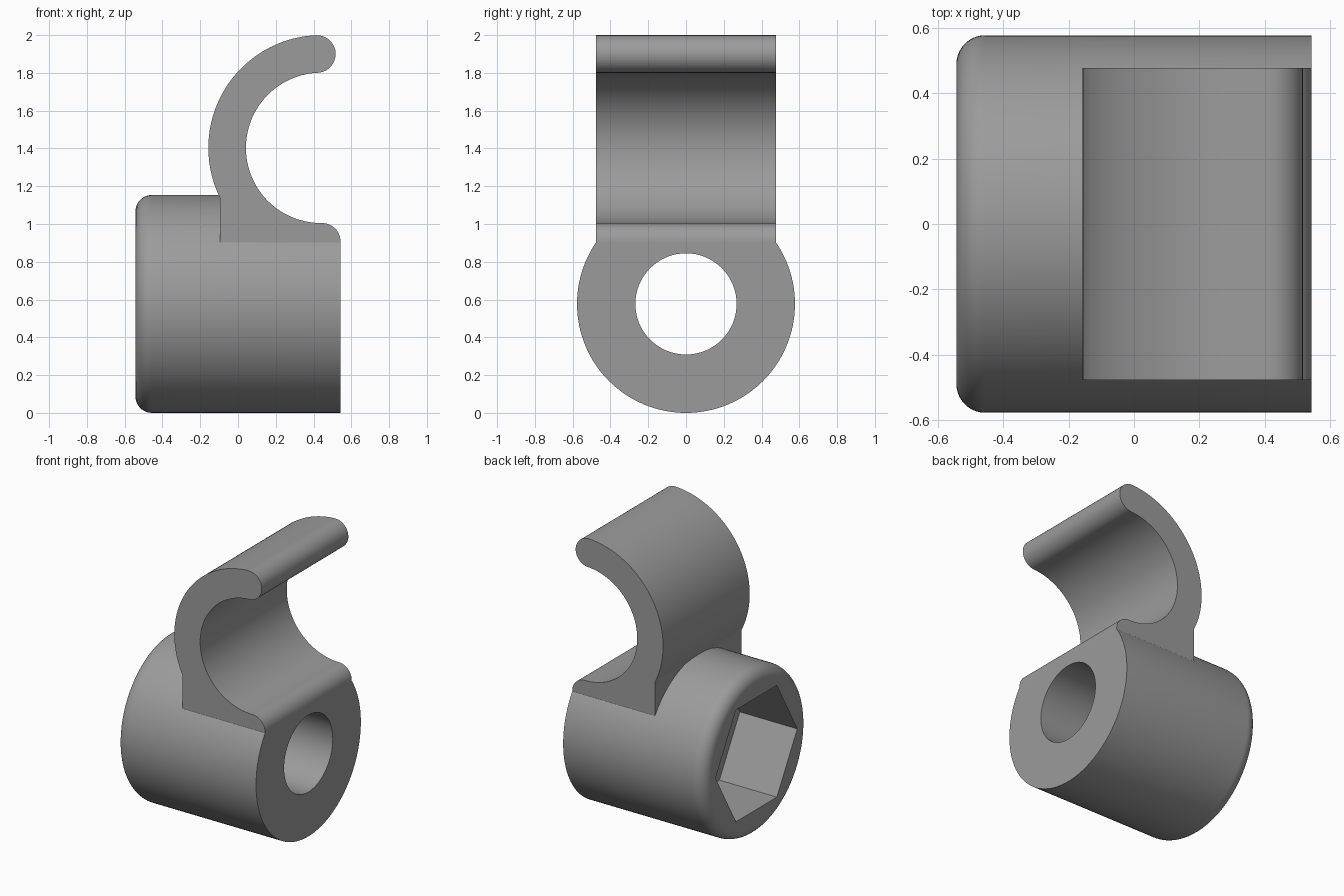
import bpy, bmesh
from math import sin, cos, acos, radians, degrees, pi

if "Cube" in bpy.data.objects:
    bpy.data.objects.remove(bpy.data.objects["Cube"])

R, X0, X1 = 0.577, -0.543, 0.543      # barrel radius and ends
STEP = -0.095                         # where the clip base begins
HALF = 0.477                          # half width of the clip

grey = bpy.data.materials.new("grey")
grey.diffuse_color = (0.33, 0.33, 0.33, 1)
grey.use_nodes = True
grey.node_tree.nodes["Principled BSDF"].inputs["Base Color"].default_value = grey.diffuse_color


def finish(name, bm):
    bmesh.ops.recalc_face_normals(bm, faces=bm.faces)
    mesh = bpy.data.meshes.new(name)
    bm.to_mesh(mesh)
    bm.free()
    mesh.materials.append(grey)
    ob = bpy.data.objects.new(name, mesh)
    bpy.context.collection.objects.link(ob)
    return ob


def arc(cx, cy, r, a0, a1, n):
    angles = [radians(a0 + (a1 - a0) * i / n) for i in range(n + 1)]
    return [(cx + r * cos(a), cy + r * sin(a)) for a in angles]


def prism(name, pts, axis, lo, hi):
    """Extrude a 2D outline along x (points are y, z) or y (points are x, z)."""
    bm = bmesh.new()
    outline = []
    for p in pts:
        if not outline or abs(p[0] - outline[-1][0]) + abs(p[1] - outline[-1][1]) > 1e-4:
            outline.append(p)
    place = (lambda p, d: (d, p[0], p[1])) if axis == "x" else (lambda p, d: (p[0], d, p[1]))
    a = [bm.verts.new(place(p, lo)) for p in outline]
    b = [bm.verts.new(place(p, hi)) for p in outline]
    bm.faces.new(a)
    bm.faces.new(b[::-1])
    for i in range(len(a)):
        j = (i + 1) % len(a)
        bm.faces.new((a[i], b[i], b[j], a[j]))
    return finish(name, bm)


def combine(target, other, operation):
    mod = target.modifiers.new(operation, "BOOLEAN")
    mod.object, mod.operation, mod.solver = other, operation, "EXACT"
    bpy.context.view_layer.objects.active = target
    bpy.ops.object.modifier_apply(modifier=mod.name)
    bpy.data.objects.remove(other)


# Barrel: rings along x with a rounded left rim
FIL, SEG = 0.088, 128
profile = arc(X0 + FIL, R - FIL, FIL, 180, 90, 10) + [(X1, R)]
bm = bmesh.new()
rings = [[bm.verts.new((x, r * cos(2 * pi * k / SEG), R + r * sin(2 * pi * k / SEG)))
          for k in range(SEG)] for x, r in profile]
for p, q in zip(rings, rings[1:]):
    for k in range(SEG):
        j = (k + 1) % SEG
        bm.faces.new((p[k], q[k], q[j], p[j]))
bm.faces.new(rings[0])
bm.faces.new(rings[-1])
body = finish("clip_socket_body", bm)

# Flat seat under the clip
seat = [(STEP, 0.902), (1, 0.902), (1, 1.5), (STEP, 1.5)]
combine(body, prism("seat_cutter", seat, "y", -1, 1), "DIFFERENCE")

# Open C-shaped clip with its base block and rounded ends
CX, CZ, RI, RO = 0.44, 1.403, 0.398, 0.597
TIP = 92.6
tip_r, mid = (RO - RI) / 2, (RO + RI) / 2
stop = 360 - degrees(acos((STEP - CX) / RO))
hook = [(X1, 0.87)]
hook += arc(X1 - 0.098, 0.907, 0.098, 0, 90, 12)
hook += arc(CX, CZ, RI, 270, TIP, 56)
hook += arc(CX + mid * cos(radians(TIP)), CZ + mid * sin(radians(TIP)),
            tip_r, TIP + 180, TIP + 360, 20)
hook += arc(CX, CZ, RO, TIP, stop, 56)
hook += [(STEP, 0.87)]
combine(body, prism("clip", hook, "y", -HALF, HALF), "UNION")

# Round through bore and hexagonal pocket in the left end
combine(body, prism("bore_cutter", arc(0, R, 0.268, 0, 354.375, 63), "x", -1, 1), "DIFFERENCE")
combine(body, prism("hex_cutter", arc(0, R, 0.45, 0, 300, 5), "x", -1, -0.10), "DIFFERENCE")

bpy.ops.object.select_all(action="DESELECT")
body.select_set(True)
bpy.context.view_layer.objects.active = body
bpy.ops.object.shade_smooth_by_angle(angle=radians(30))
